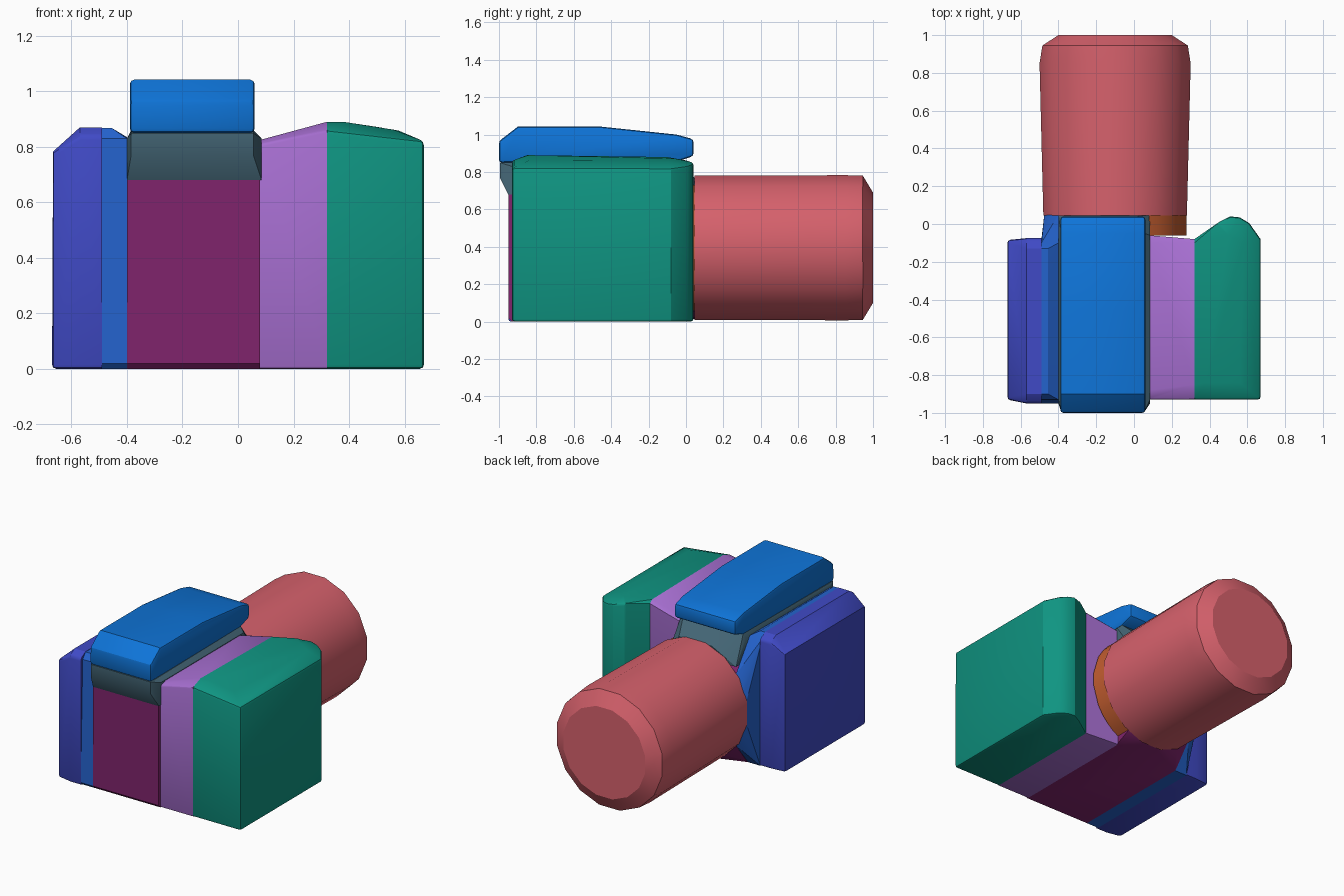
import bpy, bmesh
from math import sin, cos, tau, sqrt, radians

default = bpy.data.objects.get("Cube")
if default:
    bpy.data.objects.remove(default, do_unlink=True)


def material(name, r, g, b):
    """Flat colour, given as 0-255 display values and stored as linear ones."""
    lin = [((c / 255 + 0.055) / 1.055) ** 2.4 for c in (r, g, b)] + [1]
    mat = bpy.data.materials.new(name)
    mat.use_nodes = True
    mat.diffuse_color = lin
    mat.node_tree.nodes["Principled BSDF"].inputs["Base Color"].default_value = lin
    return mat


green = material("teal green", 15, 149, 130)
purple = material("lilac purple", 166, 110, 208)
burgundy = material("burgundy", 128, 36, 108)
strip_blue = material("mid blue", 36, 99, 205)
indigo = material("indigo", 64, 74, 198)
top_blue = material("bright blue", 14, 116, 216)
slate = material("slate", 68, 102, 118)
red = material("soft red", 214, 97, 108)
orange = material("burnt orange", 196, 94, 48)

LENS_X, LENS_Z, MOUNT_R = -0.10, 0.395, 0.38


def finish(bm, name, mat):
    bmesh.ops.recalc_face_normals(bm, faces=bm.faces)
    mesh = bpy.data.meshes.new(name)
    bm.to_mesh(mesh)
    bm.free()
    mesh.materials.append(mat)
    obj = bpy.data.objects.new(name, mesh)
    bpy.context.collection.objects.link(obj)
    bpy.ops.object.select_all(action='DESELECT')
    obj.select_set(True)
    bpy.context.view_layer.objects.active = obj
    bpy.ops.object.shade_smooth_by_angle(angle=radians(28))
    return obj


def hull(name, mat, points, bevel=0.0, seams=()):
    """Convex part; edges lying on a seam plane (an x value) stay sharp."""
    bm = bmesh.new()
    for p in points:
        bm.verts.new(p)
    res = bmesh.ops.convex_hull(bm, input=bm.verts)
    bmesh.ops.delete(bm, geom=[v for v in bm.verts if not v.link_faces], context='VERTS')
    bmesh.ops.dissolve_limit(bm, angle_limit=radians(2), verts=bm.verts, edges=bm.edges)
    if bevel:
        def on_seam(e):
            return any(all(abs(v.co.x - s) < 1e-4 for v in e.verts) for s in seams)
        edges = [e for e in bm.edges if not on_seam(e)
                 and len(e.link_faces) == 2 and e.calc_face_angle() > radians(50)]
        bmesh.ops.bevel(bm, geom=edges, offset=bevel, segments=2, profile=0.5,
                        affect='EDGES', clamp_overlap=True)
    return finish(bm, name, mat)


def extrude(profile, x0, x1):
    """Points of a (y, z) profile repeated at two x positions."""
    return [(x, y, z) for x in (x0, x1) for y, z in profile]


def mount_ring(x0, x1, y, radius=MOUNT_R, steps=5):
    """Points of the round lens mount that lie between two x values."""
    pts = []
    for i in range(steps + 1):
        x = x0 + (x1 - x0) * i / steps
        h = sqrt(max(0, radius ** 2 - (x - LENS_X) ** 2))
        pts += [(x, y, LENS_Z + h), (x, y, LENS_Z - h)]
    return pts


# Grip: footprint prism with a sloping top
foot = [(0.32, -0.93), (0.67, -0.93), (0.67, -0.08), (0.61, 0.005),
        (0.56, 0.035), (0.51, 0.04), (0.45, 0.01), (0.32, -0.08)]
grip = [(x, y, 0) for x, y in foot]
grip += [(x, y, min(0.86, 0.82 + 0.2 * (0.67 - x))) for x, y in foot]
grip += [(0.32, -0.85, 0.89), (0.38, -0.84, 0.89), (0.56, -0.84, 0.862),
         (0.32, -0.10, 0.88), (0.50, -0.06, 0.872), (0.58, -0.10, 0.858)]
hull("grip", green, grip, 0.015, (0.32,))

# Body slice beside the grip
slice_pts = [(0.08, -0.88, 0.825), (0.32, -0.85, 0.89), (0.32, -0.10, 0.88),
             (0.08, -0.10, 0.825), (0.08, -0.93, 0.81), (0.32, -0.93, 0.86),
             (0.08, -0.06, 0.81), (0.32, -0.08, 0.86)]
slice_pts += [(x, y, 0) for x, y in ((0.08, -0.93), (0.32, -0.93), (0.08, -0.06), (0.32, -0.08))]
hull("body_grip_side", purple, slice_pts, 0.01, (0.08, 0.32))

# Central body, reaching back to the mount
centre = extrude([(-0.95, 0.02), (-0.93, 0), (-0.08, 0), (-0.06, 0.02),
                  (-0.95, 0.68), (-0.06, 0.68)], -0.40, 0.08)
centre += [p for p in mount_ring(-0.40, 0.08, 0.05) if p[2] < 0.66]
hull("body_centre", burgundy, centre)

# Narrow body strip with wedge towards the mount
strip = extrude([(-0.95, 0.02), (-0.93, 0), (-0.08, 0), (-0.93, 0.83),
                 (-0.10, 0.835)], -0.49, -0.40)
strip += [(x, y, 0.868) for x in (-0.49, -0.455) for y in (-0.90, -0.13)]
strip += mount_ring(-0.475, -0.40, 0.05)
hull("body_strip", strip_blue, strip)

# Outer end of the body
side = [(-0.67, y, z) for y in (-0.93, -0.085) for z in (0, 0.78)]
side += [(x, y, z) for x, z in ((-0.57, 0.84), (-0.49, 0.84))
         for y in (-0.95, -0.075)]
side += [(x, y, 0.87) for x in (-0.57, -0.49) for y in (-0.90, -0.13)]
side += [(x, y, 0) for x in (-0.57, -0.49) for y in (-0.95, -0.075)]
hull("body_outer_side", indigo, side, 0.015, (-0.49,))

# Viewfinder base, flaring into the body and the mount
base = extrude([(-0.995, 0.85), (-0.995, 0.77), (-0.05, 0.86)], -0.385, 0.055)
base += extrude([(-0.95, 0.68), (-0.93, 0.83), (-0.06, 0.83), (0.045, 0.68)], -0.40, 0.085)
base += extrude([(0.045, 0.77)], -0.22, 0.02)
hull("viewfinder_base", slate, base)

# Viewfinder hood
hood = [(-1.0, 0.85), (-1.0, 0.965), (-0.90, 1.042), (-0.45, 1.042),
        (-0.05, 1.0), (0.04, 0.975), (0.04, 0.885), (-0.05, 0.855)]
hull("viewfinder_hood", top_blue, extrude(hood, -0.39, 0.06), 0.016)

# Mount collar left visible beside the grip
hull("mount_collar", orange,
     mount_ring(0.08, 0.278, -0.06) + mount_ring(0.08, 0.278, 0.05))

# Lens barrel: rings of (y, x radius, z radius)
SIDES = 16
lens = []
for y, rx, rz in ((0.045, 0.38, 0.385), (0.85, 0.40, 0.388),
                  (0.945, 0.385, 0.386), (1.0, 0.30, 0.295)):
    for i in range(SIDES):
        a = tau * (i + 0.5) / SIDES
        k = 1 / cos(tau / SIDES / 2)
        lens.append((LENS_X + rx * k * cos(a), y, LENS_Z + rz * k * sin(a)))
hull("lens_barrel", red, lens)
